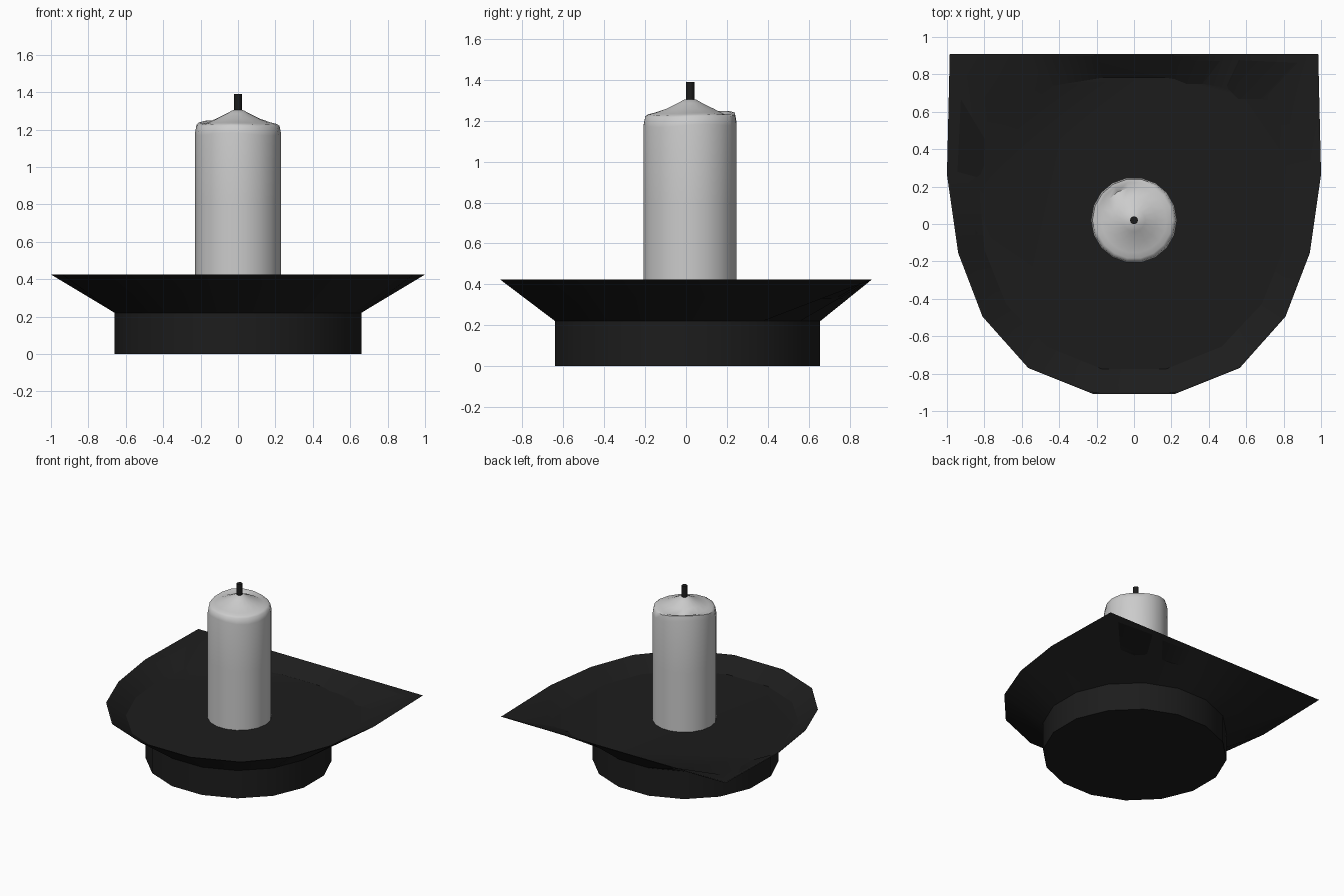
import bpy, bmesh, math

if "Cube" in bpy.data.objects:
    bpy.data.objects.remove(bpy.data.objects["Cube"])


def material(name, c):
    m = bpy.data.materials.new(name)
    m.diffuse_color = (c, c, c, 1)
    m.use_nodes = True
    m.node_tree.nodes["Principled BSDF"].inputs["Base Color"].default_value = m.diffuse_color
    return m


def loft(name, rings, mat=None, angle=30):
    """Skin a stack of closed rings and cap both ends."""
    bm = bmesh.new()
    loops = [[bm.verts.new(p) for p in r] for r in rings]
    n = len(loops[0])
    for a, b in zip(loops, loops[1:]):
        for i in range(n):
            j = (i + 1) % n
            bm.faces.new((a[i], a[j], b[j], b[i]))
    bm.faces.new(loops[0][::-1])
    bm.faces.new(loops[-1])
    bmesh.ops.recalc_face_normals(bm, faces=bm.faces)
    me = bpy.data.meshes.new(name)
    bm.to_mesh(me)
    bm.free()
    ob = bpy.data.objects.new(name, me)
    bpy.context.collection.objects.link(ob)
    if mat:
        me.materials.append(mat)
    bpy.context.view_layer.objects.active = ob
    ob.select_set(True)
    bpy.ops.object.shade_smooth_by_angle(angle=math.radians(angle))
    ob.select_set(False)
    return ob


black = material("black", 0.012)

# Tray: 16-sided foot flaring to a rim that is round in front, square behind
half = [(0.215, -0.91), (0.565, -0.77), (0.81, -0.495), (0.94, -0.155),
        (1.0, 0.265), (0.985, 0.91), (0.56, 0.91), (0.2, 0.91)]
rim = half + [(-x, y) for x, y in reversed(half)]
base = []
for i in range(16):
    t = math.radians(-78.75 + 22.5 * i)
    base.append((0.672 * math.cos(t), 0.008 + 0.66 * math.sin(t)))


def mix(f, z):
    return [(a[0] + (b[0] - a[0]) * f, a[1] + (b[1] - a[1]) * f, z)
            for a, b in zip(base, rim)]


loft("candle_tray", [mix(0, 0), mix(0, 0.22), mix(1, 0.425),
                     mix(0.97, 0.425), mix(0.5, 0.332)], black)

# Candle: smooth pillar with a melted, uneven top and a lip at back left
SIDES = 18
CY = 0.02


def ring(r, z, lift=0.0, wave=0.0, n=SIDES):
    pts = []
    for i in range(n):
        t = 2 * math.pi * i / n
        lip = max(0, math.cos(t - math.radians(125))) ** 2
        dz = lift * lip + wave * math.sin(3 * t + 0.6)
        pts.append((r * math.cos(t), CY + r * math.sin(t), z + dz))
    return pts


loft("candle", [ring(0.23, 0.32), ring(0.23, 0.8),
                ring(0.23, 1.175, 0.03, 0.008),
                ring(0.222, 1.218, 0.028, 0.004),
                ring(0.205, 1.229, 0.016, 0.003),
                ring(0.175, 1.236, -0.008, 0.003),
                ring(0.12, 1.257), ring(0.06, 1.286),
                ring(0.03, 1.303), ring(0.012, 1.304)], None, 50)

# Wick
loft("wick", [ring(0.021, 1.28, n=12), ring(0.021, 1.39, n=12)], black)
